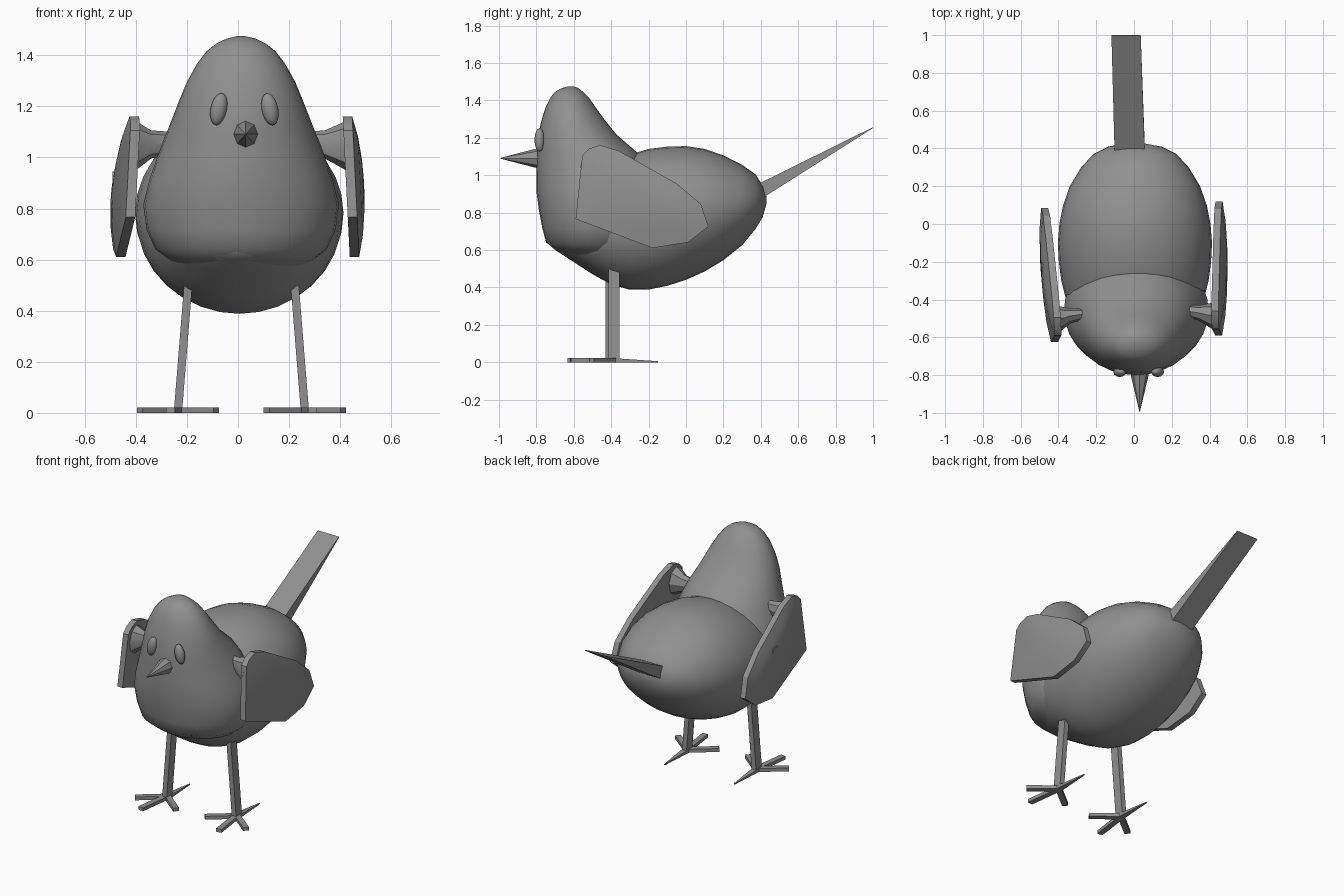
import bpy, bmesh, math
from mathutils import Vector

if "Cube" in bpy.data.objects:
    bpy.data.objects.remove(bpy.data.objects["Cube"])

gray = bpy.data.materials.new("plain gray")
gray.diffuse_color = (0.28, 0.28, 0.28, 1)
gray.use_nodes = True
gray.node_tree.nodes["Principled BSDF"].inputs["Base Color"].default_value = gray.diffuse_color


def loft(name, rings, smooth=None):
    """Skin a list of equal-length point rings and cap both ends."""
    bm = bmesh.new()
    rows = [[bm.verts.new(p) for p in ring] for ring in rings]
    n = len(rows[0])
    for a, b in zip(rows, rows[1:]):
        for i in range(n):
            j = (i + 1) % n
            bm.faces.new((a[i], a[j], b[j], b[i]))
    bm.faces.new(rows[0])
    bm.faces.new(rows[-1])
    bmesh.ops.recalc_face_normals(bm, faces=bm.faces)
    mesh = bpy.data.meshes.new(name)
    bm.to_mesh(mesh)
    bm.free()
    mesh.materials.append(gray)
    ob = bpy.data.objects.new(name, mesh)
    bpy.context.collection.objects.link(ob)
    if smooth:
        bpy.ops.object.select_all(action='DESELECT')
        ob.select_set(True)
        bpy.context.view_layer.objects.active = ob
        bpy.ops.object.shade_smooth_by_angle(angle=math.radians(smooth))
    return ob


def oval(c, u, v, n=32):
    c, u, v = Vector(c), Vector(u), Vector(v)
    return [c + u * math.cos(2 * math.pi * i / n) + v * math.sin(2 * math.pi * i / n)
            for i in range(n)]


def bar(name, p0, p1, size0, size1, side):
    """Tapered square bar; sizes are (width along side, thickness)."""
    p0, p1, side = Vector(p0), Vector(p1), Vector(side).normalized()
    up = (p1 - p0).cross(side).normalized()
    return loft(name, [[p + side * s * w / 2 + up * t * h / 2
                        for s, t in ((-1, -1), (1, -1), (1, 1), (-1, 1))]
                       for p, (w, h) in ((p0, size0), (p1, size1))])


# Body: upright cross-sections (y, bottom, top, half width)
body = [(-.74, .64, .68, .05), (-.70, .605, .74, .16), (-.6, .54, .88, .26),
        (-.5, .475, .99, .32), (-.4, .42, 1.07, .365), (-.3, .392, 1.115, .39),
        (-.2, .393, 1.145, .403), (-.1, .413, 1.157, .408), (0, .445, 1.16, .40),
        (.1, .49, 1.145, .38), (.2, .55, 1.11, .345), (.3, .63, 1.06, .285),
        (.37, .715, 1.01, .22), (.41, .78, .95, .14), (.43, .85, .89, .03)]
loft("body", [oval((.005, y, (b + t) / 2), (w, 0, 0), (0, 0, (t - b) / 2))
              for y, b, t, w in body], 50)

# Head and breast: level cross-sections (z, front, back, half width)
head = [(.55, -.58, -.3, .18), (.6, -.69, -.25, .28), (.645, -.748, -.2, .335),
        (.72, -.768, -.14, .37), (.82, -.787, -.13, .383), (.92, -.80, -.15, .358),
        (1.0, -.80, -.18, .33), (1.07, -.80, -.22, .304), (1.13, -.80, -.265, .28),
        (1.22, -.79, -.37, .245), (1.3, -.772, -.435, .212), (1.37, -.75, -.485, .173),
        (1.42, -.725, -.52, .135), (1.45, -.70, -.55, .097), (1.47, -.665, -.575, .055),
        (1.479, -.63, -.60, .015)]
loft("head", [oval((.012, (f + b) / 2, z), (w, 0, 0), (0, (b - f) / 2, 0))
              for z, f, b, w in head], 50)

# Eyes
for s, tag in ((-1, "left"), (1, "right")):
    rings = []
    for k in range(9):
        a = math.pi * (k + .15) / 8.3
        c = math.cos(a) * .063
        rings.append(oval((.025 + s * (.1 - .15 * c), -.783, 1.193 + c),
                          (.033 * math.sin(a), 0, 0), (0, .027 * math.sin(a), 0), 12))
    loft(tag + "_eye", rings, 50)

# Beak
loft("beak", [oval((.03, y, 1.095), (r, 0, 0), (0, 0, r * 1.1), 8)
              for y, r in ((-.76, .052), (-.81, .045), (-.995, .001))], 30)

# Tail
bar("tail", (-.022, .37, .905), (-.042, 1.0, 1.259), (.16, .08), (.155, .004), (1, 0, 0))

# Wings: side outline with a gently domed outer face
outline = [(-.59, .77), (-.555, 1.11), (-.52, 1.145), (-.46, 1.165), (-.36, 1.135),
           (-.05, .96), (.08, .85), (.12, .73), (.01, .645), (-.18, .615)]
cy, cz = -.24, .9
for s, tag, x0, lean, toe, dy in ((-1, "left", .385, .06, .07, -.035),
                                  (1, "right", .41, .05, 0, 0)):
    def wing_ring(scale, depth):
        ring = []
        for y, z in outline:
            y, z = cy + (y - cy) * scale, cz + (z - cz) * scale
            x = x0 + (1.165 - z) * lean + (y + .5) * toe + depth
            ring.append((s * x, y + dy, z))
        return ring
    loft(tag + "_wing", [wing_ring(1, 0), wing_ring(1, .037), wing_ring(.7, .056),
                         wing_ring(.35, .067), wing_ring(.1, .07)], 30)
    # Flared shoulder joint
    loft(tag + "_shoulder", [oval((s * x, -.47 + dy * .5 + sh, z), (0, ry, 0), (0, 0, rz), 8)
                             for x, sh, z, ry, rz in ((.27, .01, 1.06, .03, .045),
                                                      (.34, 0, 1.055, .04, .055),
                                                      (x0 + .02, -.02, 1.05, .075, .1))], 30)

# Joint end showing on the left wing
loft("left_wing_pin", [oval((x, -.23, .91), (0, .035, 0), (0, 0, .045), 6)
                       for x in (-.45, -.491)])

# Legs and feet
for s, tag, fx, fy in ((-1, "left", -.235, -.40), (1, "right", .262, -.385)):
    bar(tag + "_leg", (fx, fy, .01), (fx - s * .042, fy, .53), (.06, .032), (.06, .032),
        (0, 1, 0))
    for name, dx, dy in (("inner", -.15, -.12), ("middle", .03 * s, -.232), ("outer", .15, -.12)):
        bar(f"{tag}_{name}_toe", (fx, fy, .015), (fx + dx, fy + dy, .015),
            (.036, .022), (.036, .022), (-dy, dx, 0))
    bar(tag + "_back_toe", (fx, fy, .015), (fx, fy + .235, .007), (.04, .022), (.006, .006),
        (1, 0, 0))

# Rest the feet on the ground
low = min((o.matrix_world @ v.co).z for o in bpy.data.objects for v in o.data.vertices)
for o in bpy.data.objects:
    o.location.z -= low
